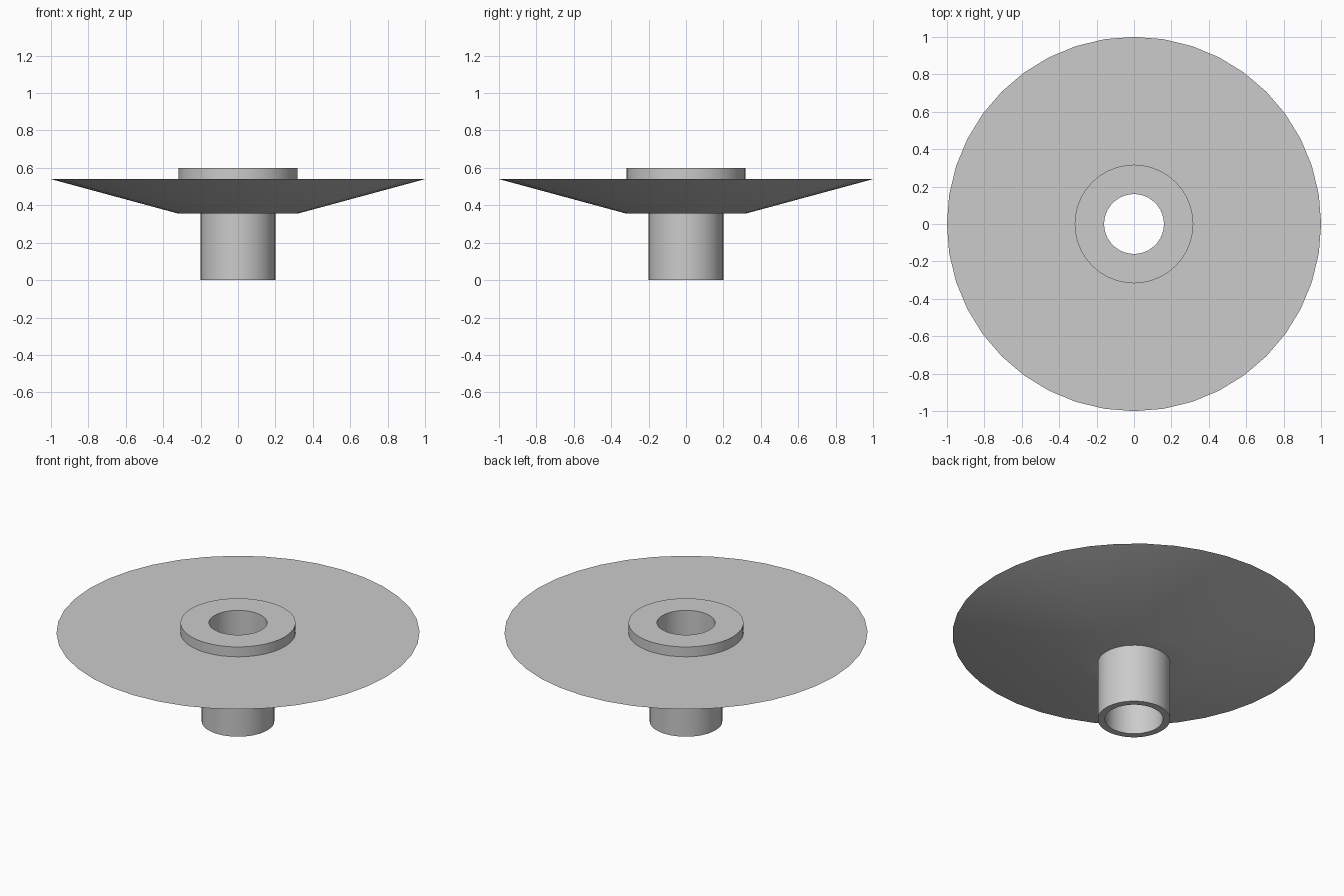
import bpy, bmesh, math

cube = bpy.data.objects.get("Cube")
if cube:
    bpy.data.objects.remove(cube, do_unlink=True)

SIDES = 40

grey = bpy.data.materials.new("plain grey")
grey.use_nodes = True
colour = (0.6, 0.6, 0.6, 1)
grey.diffuse_color = colour
grey.node_tree.nodes["Principled BSDF"].inputs["Base Color"].default_value = colour


def lathe(name, profile):
    """Revolve a closed (radius, height) outline around z."""
    bm = bmesh.new()
    verts = [bm.verts.new((r, 0, z)) for r, z in profile]
    edges = [bm.edges.new((verts[i - 1], verts[i])) for i in range(len(verts))]
    bmesh.ops.spin(bm, geom=verts + edges, cent=(0, 0, 0), axis=(0, 0, 1),
                   angle=math.tau, steps=SIDES, use_merge=True)
    bmesh.ops.remove_doubles(bm, verts=bm.verts, dist=0.0001)
    bmesh.ops.recalc_face_normals(bm, faces=bm.faces)
    mesh = bpy.data.meshes.new(name)
    bm.to_mesh(mesh)
    bm.free()
    mesh.materials.append(grey)
    obj = bpy.data.objects.new(name, mesh)
    bpy.context.collection.objects.link(obj)
    bpy.ops.object.select_all(action="DESELECT")
    obj.select_set(True)
    bpy.context.view_layer.objects.active = obj
    bpy.ops.object.shade_smooth_by_angle(angle=math.radians(30))
    return obj


# Hollow tube, sloped dish and raised collar in one turned piece
lathe("flanged_bushing", [
    (0.16, 0), (0.2, 0), (0.2, 0.355),      # tube
    (0.317, 0.355), (1, 0.54),              # dish underside
    (0.317, 0.54), (0.317, 0.6),            # dish top and collar
    (0.16, 0.6),                            # bore rim
])
